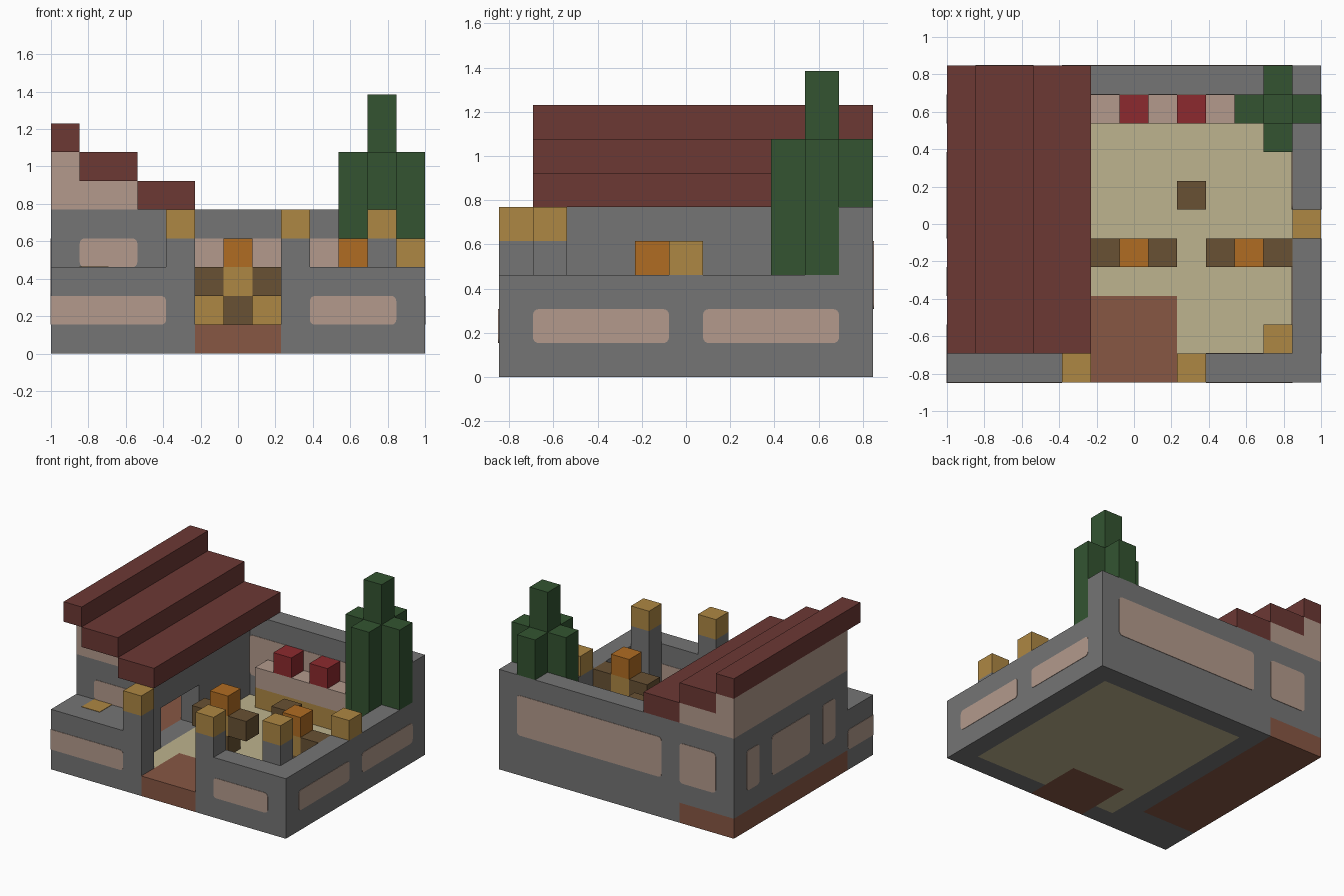
import bpy, bmesh
from mathutils import Vector

cube = bpy.data.objects.get("Cube")
if cube:
    bpy.data.objects.remove(cube, do_unlink=True)

U = 2 / 13          # size of one block
E = 0.02            # how far a panel stands proud, in blocks


def material(name, hex_code):
    chans = [int(hex_code[i:i + 2], 16) / 255 for i in (0, 2, 4)]
    col = [c / 12.92 if c <= 0.04045 else ((c + 0.055) / 1.055) ** 2.4 for c in chans] + [1]
    m = bpy.data.materials.new(name)
    m.use_nodes = True
    m.diffuse_color = col
    m.node_tree.nodes["Principled BSDF"].inputs["Base Color"].default_value = col
    return m


stone = material("grey stone", "757575")
plaster = material("pale plaster", "B39A8C")
tile = material("roof tile", "6C3834")
clay = material("brown clay", "875744")
sand = material("sand", "BEB38E")
gold = material("lamp gold", "AE8743")
orange = material("orange", "B06C22")
wood = material("dark wood", "685133")
leaf = material("leaf green", "335431")
red = material("red", "8C2A2E")


def box(name, mat, x, y, z, round_axis=None, square=None):
    """Block between grid lines; round_axis rounds the corners seen along that axis,
    leaving edges where the other horizontal coordinate is below `square` sharp."""
    bm = bmesh.new()
    bmesh.ops.create_cube(bm, size=1)
    for v in bm.verts:
        g = [lo + (c + 0.5) * (hi - lo) for c, (lo, hi) in zip(v.co, (x, y, z))]
        v.co = Vector((g[0] - 6.5, g[1] - 5.5, g[2])) * U
    if round_axis is not None:
        other = 1 - round_axis
        limit = -10 if square is None else (square - (6.5, 5.5)[other]) * U
        edges = [e for e in bm.edges
                 if abs((e.verts[0].co - e.verts[1].co).normalized()[round_axis]) > 0.9
                 and e.verts[0].co[other] > limit]
        bmesh.ops.bevel(bm, geom=edges, offset=0.17 * U, segments=4, profile=0.5,
                        affect='EDGES')
    mesh = bpy.data.meshes.new(name)
    bm.to_mesh(mesh)
    bm.free()
    mesh.materials.append(mat)
    ob = bpy.data.objects.new(name, mesh)
    bpy.context.collection.objects.link(ob)
    return ob


# Floors
box("house_floor", clay, (0, 3), (2, 11), (0, 1))
box("entrance_step", clay, (5, 8), (0, 3), (0, 1))
box("yard_floor_left", sand, (8, 12), (1, 3), (0, 1))
box("yard_floor_right", sand, (4, 5), (1, 3), (0, 1))
box("yard_floor_back", sand, (4, 12), (3, 10), (0, 1))

# Yard walls
box("front_ledge", stone, (0, 4), (0, 2), (0, 3))
box("front_wall", stone, (9, 12), (0, 1), (0, 3))
box("side_wall", stone, (12, 13), (0, 10), (0, 3))
box("back_wall_base", stone, (3, 13), (10, 11), (0, 1))
box("back_wall", stone, (0, 13), (10, 11), (1, 5))

# House walls with a wide doorway to the yard
box("house_outer_wall", stone, (0, 1), (2, 10), (1, 5))
box("house_front_wall", stone, (1, 4), (2, 3), (1, 5))
box("house_inner_base", stone, (3, 4), (2, 10), (0, 1))
box("house_inner_wall", stone, (3, 4), (6, 10), (1, 5))
box("door_lintel", stone, (3, 4), (3, 6), (3, 5))
box("gable_high", plaster, (0, 1), (2, 11), (5, 7))
box("gable_low", plaster, (1, 3), (2, 11), (5, 6))

# Stepped roof
for n, (x, z) in enumerate((((0, 1), 7), ((1, 3), 6), ((3, 5), 5))):
    box(f"roof_step_{n + 1}", tile, x, (1, 11), (z, z + 1))

# Rounded plaster panels through the walls
for name, x, y, z in (
        ("front_panel", (9, 12), (0, 1), (1, 2)),
        ("house_front_panel", (1, 3), (2, 3), (3, 4)),
        ("back_panel_yard", (4, 12), (10, 11), (2, 4)),
        ("back_panel_house", (1, 3), (10, 11), (2, 4))):
    box(name, plaster, x, (y[0] - E, y[1] + E), z, round_axis=1)
for name, x, y, z in (
        ("side_panel_front", 12, (1, 5), (1, 2)),
        ("side_panel_back", 12, (6, 10), (1, 2)),
        ("house_panel_front", 0, (3, 4), (2, 4)),
        ("house_panel_middle", 0, (5, 8), (2, 4)),
        ("house_panel_back", 0, (9, 10), (2, 4))):
    box(name, plaster, (x - E, x + 1 + E), y, z, round_axis=0)
# Panel wrapping round the ledge corner
box("ledge_panel_front", plaster, (-E, 4), (-E, 0.5), (1, 2), round_axis=1, square=1)
box("ledge_panel_side", plaster, (-E, 0.5), (-E, 2), (1, 2), round_axis=0, square=1)

# Lamp posts and lamps
for name, x, y, base in (("gate_post_right", 4, 0, 0), ("gate_post_left", 8, 0, 0),
                         ("yard_post", 11, 1, 1)):
    box(name, stone, (x, x + 1), (y, y + 1), (base, 4))
    box(name + "_lamp", gold, (x, x + 1), (y, y + 1), (4, 5))
box("wall_lamp", gold, (12, 13), (5, 6), (3, 4))
box("ledge_lamp", gold, (1, 2), (1, 2), (3, 3 + E))

# Tables with a lantern on top
for n, x in enumerate((6, 10)):
    y = (4, 5)
    box(f"table_{n + 1}_leg", wood, (x, x + 1), y, (1, 2))
    box(f"table_{n + 1}_centre", gold, (x, x + 1), y, (2, 3))
    box(f"table_{n + 1}_lantern", orange, (x, x + 1), y, (3, 4))
    for side, dx in (("right", -1), ("left", 1)):
        box(f"table_{n + 1}_{side}_leaf", wood, (x + dx, x + dx + 1), y, (2, 3))
box("stool", wood, (8, 9), (6, 7), (1, 3))

# Counter at the back
box("counter_base", gold, (5, 10), (9, 10), (1, 2))
box("counter_top", plaster, (5, 10), (9, 10), (2, 3))
for x in (6, 8):
    box("counter_jar", red, (x, x + 1), (9, 10), (3, 4))

# Tree: tall core with four shorter sides
box("tree_core", leaf, (11, 12), (9, 10), (1, 9))
for name, x, y, base in (("right", 10, 9, 1), ("left", 12, 9, 3),
                         ("front", 11, 8, 1), ("back", 11, 10, 5)):
    box("tree_" + name, leaf, (x, x + 1), (y, y + 1), (base, 7))
